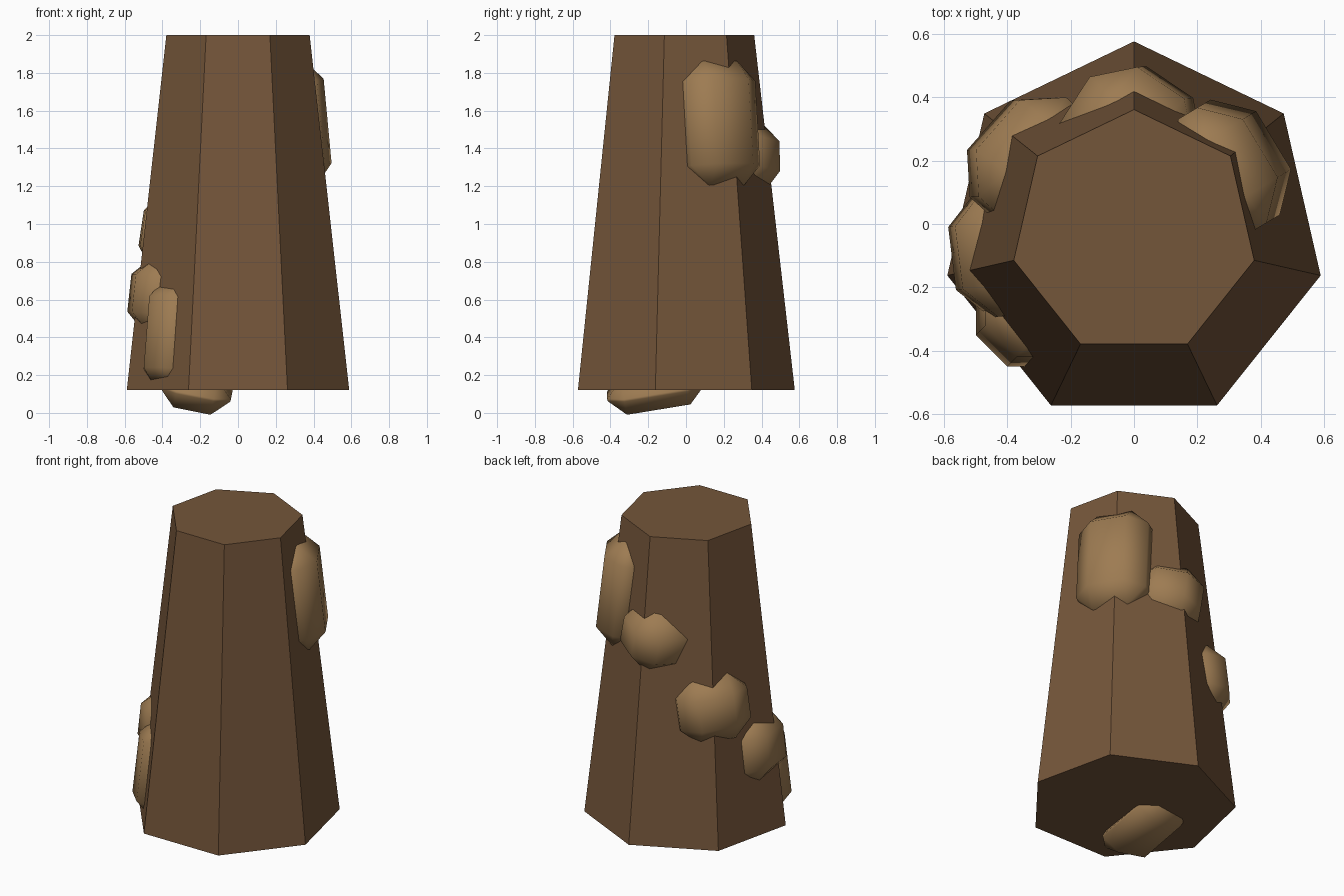
import bpy, bmesh
from math import sin, cos, pi, radians
from mathutils import Vector, Matrix

if "Cube" in bpy.data.objects:
    bpy.data.objects.remove(bpy.data.objects["Cube"])


def material(name, rgb):
    m = bpy.data.materials.new(name)
    m.diffuse_color = (*rgb, 1)
    m.use_nodes = True
    m.node_tree.nodes["Principled BSDF"].inputs["Base Color"].default_value = m.diffuse_color
    return m


def add_object(name, bm, mat):
    bmesh.ops.recalc_face_normals(bm, faces=bm.faces[:])
    me = bpy.data.meshes.new(name)
    bm.to_mesh(me)
    bm.free()
    me.materials.append(mat)
    ob = bpy.data.objects.new(name, me)
    bpy.context.collection.objects.link(ob)
    return ob


wood = material("wood", (0.175, 0.092, 0.042))
bark = material("bark", (0.34, 0.2, 0.085))

# Seven-sided tapered trunk
bm = bmesh.new()
rings = []
for r, z in ((0.604, 0.12), (0.389, 2.0)):
    rings.append([bm.verts.new((r * sin(2 * pi * i / 7), r * cos(2 * pi * i / 7) - 0.028, z))
                  for i in range(7)])
for ring in rings:
    bm.faces.new(ring)
for i in range(7):
    j = (i + 1) % 7
    bm.faces.new((rings[0][i], rings[0][j], rings[1][j], rings[1][i]))
add_object("trunk", bm, wood)


# Bark chunk: widely chamfered box, half sizes along tangent, height and outward normal
def chunk(name, centre, normal, half, k, up=(0, 0, 1), roll=0):
    n = Vector(normal).normalized()
    u = Vector(up).cross(n).normalized()
    v = n.cross(u)
    frame = Matrix((u, v, n)).transposed() @ Matrix.Rotation(radians(roll), 3, 'Z')
    bm = bmesh.new()
    for axis in range(3):
        size = [h if a == axis else h - k for a, h in enumerate(half)]
        for sx in (-1, 1):
            for sy in (-1, 1):
                for sz in (-1, 1):
                    p = Vector((sx * size[0], sy * size[1], sz * size[2]))
                    bm.verts.new(frame @ p + Vector(centre))
    bmesh.ops.convex_hull(bm, input=bm.verts[:])
    bmesh.ops.dissolve_limit(bm, angle_limit=0.02, verts=bm.verts[:], edges=bm.edges[:])
    for f in bm.faces:
        f.smooth = True
    ob = add_object(name, bm, bark)
    bpy.context.view_layer.objects.active = ob
    ob.select_set(True)
    bpy.ops.object.shade_smooth_by_angle(angle=radians(50))
    ob.select_set(False)


def side(degrees):
    a = radians(degrees)
    return (cos(a), sin(a), 0.11)


chunk("bark_right_upper", (0.30, 0.18, 1.53), side(31), (0.212, 0.33, 0.14), 0.105)
chunk("bark_back", (-0.01, 0.28, 1.35), side(57), (0.20, 0.19, 0.20), 0.11, roll=-8)
chunk("bark_back_left", (-0.318, 0.199, 0.95), side(138), (0.21, 0.20, 0.17), 0.105, roll=6)
chunk("bark_left", (-0.42, -0.09, 0.62), side(187), (0.20, 0.20, 0.145), 0.1)
chunk("bark_front_left", (-0.375, -0.325, 0.42), side(225), (0.14, 0.26, 0.085), 0.07)
chunk("bark_underside", (-0.22, -0.16, 0.13), (-0.2, 0.17, -1), (0.19, 0.26, 0.096), 0.09, up=(0, 1, 0))
